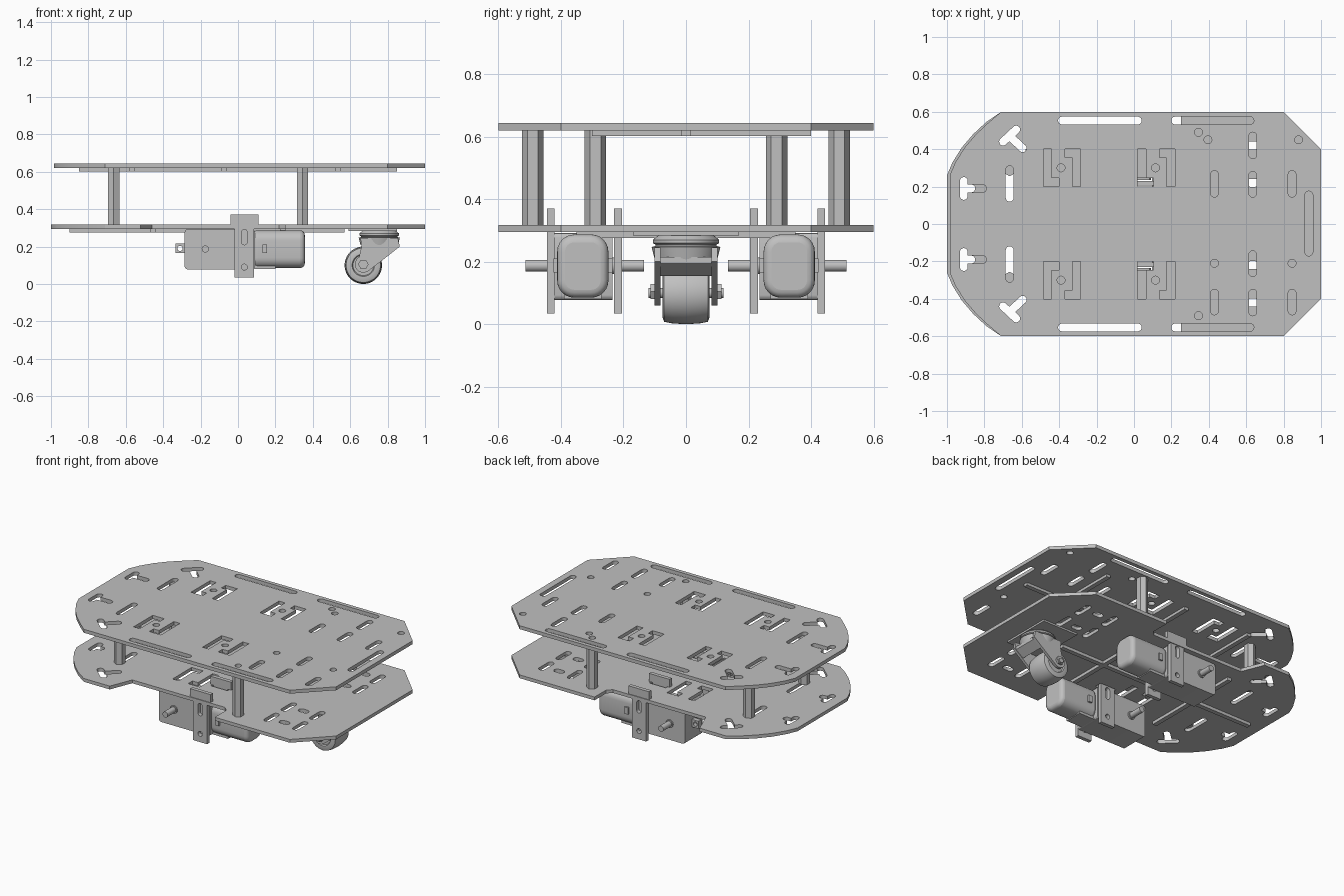
import bpy, bmesh, math
from mathutils import Vector

cube = bpy.data.objects.get("Cube")
if cube:
    bpy.data.objects.remove(cube, do_unlink=True)

grey = bpy.data.materials.new("light_grey")
grey.use_nodes = True
GREY = (0.53, 0.53, 0.53, 1)
grey.diffuse_color = GREY
grey.node_tree.nodes["Principled BSDF"].inputs["Base Color"].default_value = GREY
parts = []

# Axis mapping: profile (u, v) plus depth w along the named axis
AXES = {"x": lambda u, v, w: (w, u, v),
        "y": lambda u, v, w: (u, w, v),
        "z": lambda u, v, w: (u, v, w)}


def add_prism(bm, pts, axis, lo, hi):
    place = AXES[axis]
    rings = [[bm.verts.new(place(u, v, w)) for u, v in pts] for w in (lo, hi)]
    bm.faces.new(rings[0])
    bm.faces.new(rings[1])
    for i in range(len(pts)):
        j = (i + 1) % len(pts)
        bm.faces.new((rings[0][i], rings[0][j], rings[1][j], rings[1][i]))


def finish(name, bm):
    bmesh.ops.recalc_face_normals(bm, faces=bm.faces)
    me = bpy.data.meshes.new(name)
    bm.to_mesh(me)
    bm.free()
    me.materials.append(grey)
    ob = bpy.data.objects.new(name, me)
    bpy.context.collection.objects.link(ob)
    parts.append(ob)
    return ob


def prism(name, pts, axis, lo, hi):
    bm = bmesh.new()
    add_prism(bm, pts, axis, lo, hi)
    return finish(name, bm)


def rect(u0, u1, v0, v1):
    return [(u0, v0), (u1, v0), (u1, v1), (u0, v1)]


def disc(u, v, r, n=24, turn=0):
    return [(u + r * math.cos(turn + math.tau * i / n),
             v + r * math.sin(turn + math.tau * i / n)) for i in range(n)]


def slot(a, b, r=0.021, n=8):
    """Round-ended slot outline between two points."""
    ang = math.atan2(b[1] - a[1], b[0] - a[0])
    out = []
    for c, start in ((b, ang - math.pi / 2), (a, ang + math.pi / 2)):
        for i in range(n + 1):
            t = start + math.pi * i / n
            out.append((c[0] + r * math.cos(t), c[1] + r * math.sin(t)))
    return out


def flip(pts):
    return [(u, -v) for u, v in pts]


def cut(ob, outlines, axis, lo, hi):
    """Cut prisms out of a part and keep the plain resulting mesh."""
    bm = bmesh.new()
    for pts in outlines:
        add_prism(bm, pts, axis, lo, hi)
    cutter = finish("cutter", bm)
    parts.remove(cutter)
    cutter.hide_render = True
    mod = ob.modifiers.new("holes", "BOOLEAN")
    mod.operation, mod.solver, mod.use_self, mod.object = "DIFFERENCE", "EXACT", True, cutter
    deps = bpy.context.evaluated_depsgraph_get()
    mesh = bpy.data.meshes.new_from_object(ob.evaluated_get(deps))
    ob.modifiers.clear()
    ob.data = mesh
    bpy.data.objects.remove(cutter, do_unlink=True)


def lathe(name, profile, axis, centre, n=48):
    place = AXES[axis]
    bm = bmesh.new()
    rings = [[bm.verts.new(Vector(centre) + Vector(place(u, v, h)))
              for u, v in disc(0, 0, r, n)] for r, h in profile]
    for a, b in zip(rings, rings[1:]):
        for i in range(n):
            j = (i + 1) % n
            bm.faces.new((a[i], a[j], b[j], b[i]))
    bm.faces.new(rings[0])
    bm.faces.new(rings[-1])
    return finish(name, bm)


# Plate outlines: rounded nose at -x, chamfered tail at +x
def outline(nose, notched):
    half = [(nose, 0.26), (nose + 0.03, 0.33), (nose + 0.08, 0.41),
            (nose + 0.14, 0.48), (nose + 0.21, 0.545), (-0.71, 0.6)]
    if notched:
        half += [(-0.52, 0.6), (-0.46, 0.45), (0.22, 0.45), (0.25, 0.48), (0.25, 0.6)]
    half += [(0.8, 0.6), (1, 0.4)]
    return half + flip(half)[::-1]


def hook_pair(x, y):
    """Two facing hook-shaped windows."""
    left = [(-0.1, -0.1), (-0.015, -0.1), (-0.015, -0.055), (-0.055, -0.055),
            (-0.055, 0.1), (-0.1, 0.1)]
    return [[(x + s * u, y + s * v) for u, v in left] for s in (1, -1)]


nose_slots = [slot((-0.665, 0.14), (-0.665, 0.29)), slot((-0.91, 0.15), (-0.91, 0.23)),
              slot((-0.70, 0.44), (-0.63, 0.505)), slot((-0.665, 0.47), (-0.595, 0.405))]

# Upper plate openings
upper = nose_slots + [slot((-0.9, 0.19), (-0.81, 0.19)),
                      slot((-0.385, 0.553), (0.02, 0.553)), slot((0.22, 0.553), (0.62, 0.553)),
                      disc(0.345, 0.49, 0.021), disc(-0.39, 0.3, 0.021), disc(0.115, 0.3, 0.021),
                      slot((0.635, 0.37), (0.635, 0.47)), slot((0.635, 0.165), (0.635, 0.26))]
upper += hook_pair(-0.385, 0.3) + hook_pair(0.12, 0.3)
upper += [flip(p) for p in upper]
for x in (0.43, 0.845):
    upper += [slot((x, 0.165), (x, 0.265)), slot((x, -0.37), (x, -0.465)), disc(x, -0.21, 0.021)]
upper += [disc(0.395, 0.45, 0.021), disc(0.88, 0.45, 0.021), slot((0.935, -0.15), (0.935, 0.155))]
plate = prism("upper_plate", outline(-0.985, False), "z", 0.62, 0.643)
cut(plate, upper, "z", 0.5, 0.7)

# Lower plate openings
lower = nose_slots + [slot((-0.9, 0.19), (-0.87, 0.19)), rect(-0.025, 0.095, 0.198, 0.247)]
lower += hook_pair(-0.17, 0.2)
for x in (0.53, 0.74):
    lower += [slot((x, 0.18), (x, 0.27)), slot((x, 0.36), (x, 0.45))]
lower += [slot((0.62, y), (0.65, y)) for y in (0.22, 0.42)]
lower += [flip(p) for p in lower]
plate = prism("lower_plate", outline(-1, True), "z", 0.295, 0.317)
cut(plate, lower, "z", 0.25, 0.36)

# Stiffening ribs under both plates
prism("upper_long_rib", rect(-0.85, 0.85, -0.015, 0.015), "z", 0.602, 0.62)
for x in (-0.565, -0.075, 0.535):
    prism("upper_cross_rib", rect(x - 0.015, x + 0.015, -0.3, 0.4), "z", 0.602, 0.62)
prism("lower_long_rib", rect(-0.9, 0.57, -0.015, 0.015), "z", 0.275, 0.295)
for x in (-0.455, 0.24):
    prism("lower_cross_rib", rect(x - 0.015, x + 0.015, -0.35, 0.35), "z", 0.275, 0.295)

# Hexagonal standoffs
for x, y in ((-0.665, 0.29), (0.345, 0.49)):
    for s in (1, -1):
        prism("standoff", disc(x, s * y, 0.035, 6, math.pi / 2), "z", 0.317, 0.62)

# Geared motors with their brackets, one on each side
bracket_shape = [(-0.02, 0.035), (0.085, 0.035), (0.085, 0.317), (0.11, 0.317),
                 (0.11, 0.37), (-0.04, 0.37), (-0.04, 0.317), (-0.02, 0.317)]


def span(s, a, b):
    return sorted((s * a, s * b))


def soft_rect(u0, u1, v0, v1, r, n=6):
    corners = ((u1 - r, v1 - r, 0), (u0 + r, v1 - r, 1), (u0 + r, v0 + r, 2), (u1 - r, v0 + r, 3))
    return [(u + r * math.cos((q + i / n) * math.pi / 2), v + r * math.sin((q + i / n) * math.pi / 2))
            for u, v, q in corners for i in range(n + 1)]


for s in (1, -1):
    for name, a, b in (("outer_bracket", 0.42, 0.445), ("inner_bracket", 0.205, 0.23)):
        ob = prism(name, bracket_shape, "y", *span(s, a, b))
        cut(ob, [slot((0.034, 0.225), (0.034, 0.275), 0.016), disc(0.034, 0.09, 0.016)],
            "y", *span(s, a - 0.03, b + 0.03))
    prism("gearbox", soft_rect(-0.285, 0.09, 0.078, 0.292, 0.015, 3), "y", *span(s, 0.235, 0.42))
    y0, y1 = span(s, 0.248, 0.412)
    can = prism("motor_can", soft_rect(y0, y1, 0.085, 0.287, 0.055), "x", 0.08, 0.357)
    bev = can.modifiers.new("round_end", "BEVEL")
    bev.width, bev.segments, bev.angle_limit = 0.025, 4, math.radians(60)
    prism("motor_strap", rect(0.08, 0.2, 0.08, 0.12), "y", *span(s, 0.27, 0.39))
    prism("motor_clip", rect(0.13, 0.155, 0.165, 0.21), "y", *span(s, 0.235, 0.424))
    tab = prism("gearbox_tab", rect(-0.333, -0.28, 0.165, 0.215), "y", *span(s, 0.315, 0.345))
    cut(tab, [disc(-0.31, 0.19, 0.014)], "y", *span(s, 0.28, 0.38))
    prism("drive_shaft", disc(-0.175, 0.187, 0.019), "y", *span(s, 0.135, 0.513))
    prism("shaft_collar", disc(-0.175, 0.187, 0.026), "y", *span(s, 0.225, 0.428))

# Swivel caster
prism("caster_plate", rect(0.59, 0.85, -0.17, 0.17), "z", 0.283, 0.295)
lathe("caster_swivel", [(0.1, 0.207), (0.107, 0.235), (0.11, 0.247), (0.098, 0.25), (0.098, 0.255),
                        (0.106, 0.259), (0.106, 0.27), (0.09, 0.283)], "z", (0.755, 0, 0))
arm = [(0.655, 0.245), (0.855, 0.245), (0.865, 0.2), (0.77, 0.125)]
arm += [(0.67 + 0.045 * math.cos(t), 0.105 + 0.045 * math.sin(t))
        for t in [math.radians(-60 - 20 * i) for i in range(10)]]
arm += [(0.66, 0.2)]
for s in (1, -1):
    prism("fork_arm", arm, "y", *span(s, 0.082, 0.1))
    prism("axle_nut", disc(0.67, 0.105, 0.028, 6), "y", *span(s, 0.1, 0.113))
prism("fork_back", [(0.775, 0.215), (0.855, 0.215), (0.855, 0.195), (0.8, 0.155)], "y", -0.085, 0.085)
tread = [(0.055, -0.066), (0.06, -0.075), (0.078, -0.075), (0.092, -0.07), (0.097, -0.045), (0.1, 0)]
lathe("caster_wheel", [(0.03, -0.066)] + tread + [(r, -h) for r, h in tread[-2::-1]] + [(0.03, 0.066)],
      "y", (0.67, 0, 0.1))
prism("caster_axle", disc(0.67, 0.1, 0.016), "y", -0.12, 0.12)

# Smooth curved surfaces, keep hard edges crisp
bpy.ops.object.select_all(action="DESELECT")
for ob in parts:
    ob.select_set(True)
bpy.context.view_layer.objects.active = parts[0]
bpy.ops.object.shade_smooth_by_angle(angle=math.radians(30))
